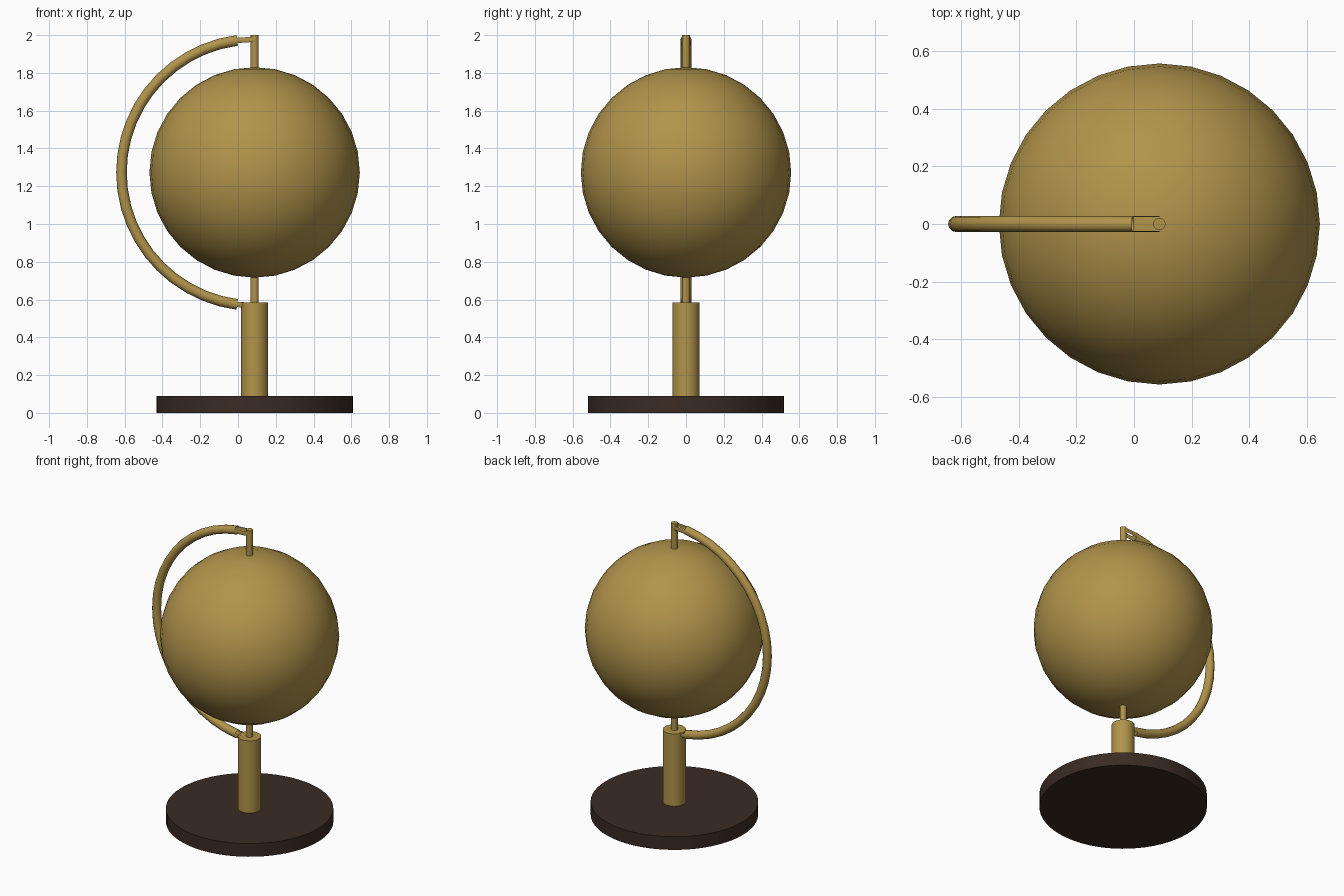
import bpy
import bmesh
from math import sin, cos, pi, radians

cube = bpy.data.objects.get("Cube")
if cube:
    bpy.data.objects.remove(cube, do_unlink=True)

AXIS_X = 0.088     # the vertical axis shared by all the parts
BALL_Z = 1.273


def material(name, rgb):
    mat = bpy.data.materials.new(name)
    mat.use_nodes = True
    mat.diffuse_color = (*rgb, 1)
    shader = mat.node_tree.nodes["Principled BSDF"]
    shader.inputs["Base Color"].default_value = (*rgb, 1)
    return mat


brass = material("brass", (0.44, 0.295, 0.07))
dark_wood = material("dark wood", (0.042, 0.024, 0.017))


def finish(obj, name, mat):
    obj.name = name
    obj.data.materials.append(mat)
    bpy.ops.object.select_all(action="DESELECT")
    obj.select_set(True)
    bpy.context.view_layer.objects.active = obj
    bpy.ops.object.shade_smooth_by_angle(angle=radians(40))


def cylinder(name, radius, bottom, top, sides, mat):
    bpy.ops.mesh.primitive_cylinder_add(
        vertices=sides, radius=radius, depth=top - bottom,
        location=(AXIS_X, 0, (bottom + top) / 2))
    finish(bpy.context.object, name, mat)


# Stand and spindle
cylinder("base", 0.52, 0, 0.09, 64, dark_wood)
cylinder("post", 0.072, 0.09, 0.585, 32, brass)
cylinder("spindle", 0.021, 0.585, 2.0, 32, brass)

# Ball
bpy.ops.mesh.primitive_uv_sphere_add(
    segments=32, ring_count=16, radius=0.557, location=(AXIS_X, 0, BALL_Z))
finish(bpy.context.object, "ball", brass)

# Half-ring arm: a swept tube whose two end segments keep only side strips
STEPS, SIDES = 24, 12
RING, TUBE = 0.705, 0.028
bm = bmesh.new()
rings = []
for i in range(STEPS + 1):
    a = pi / 2 + pi * i / STEPS
    ring = []
    for j in range(SIDES):
        b = 2 * pi * j / SIDES
        r = RING + TUBE * cos(b)
        ring.append(bm.verts.new((r * cos(a), TUBE * sin(b), r * sin(a))))
    rings.append(ring)
side_strips = {2, 3, 8, 9}
for i in range(STEPS):
    for j in range(SIDES):
        if i in (0, STEPS - 1) and j not in side_strips:
            continue
        k = (j + 1) % SIDES
        bm.faces.new((rings[i][j], rings[i][k], rings[i + 1][k], rings[i + 1][j]))
bmesh.ops.delete(bm, geom=[v for v in bm.verts if not v.link_faces], context="VERTS")
bmesh.ops.recalc_face_normals(bm, faces=bm.faces[:])
mesh = bpy.data.meshes.new("arm")
bm.to_mesh(mesh)
bm.free()
arm = bpy.data.objects.new("arm", mesh)
arm.location = (AXIS_X, 0, BALL_Z)
bpy.context.collection.objects.link(arm)
finish(arm, "arm", brass)
